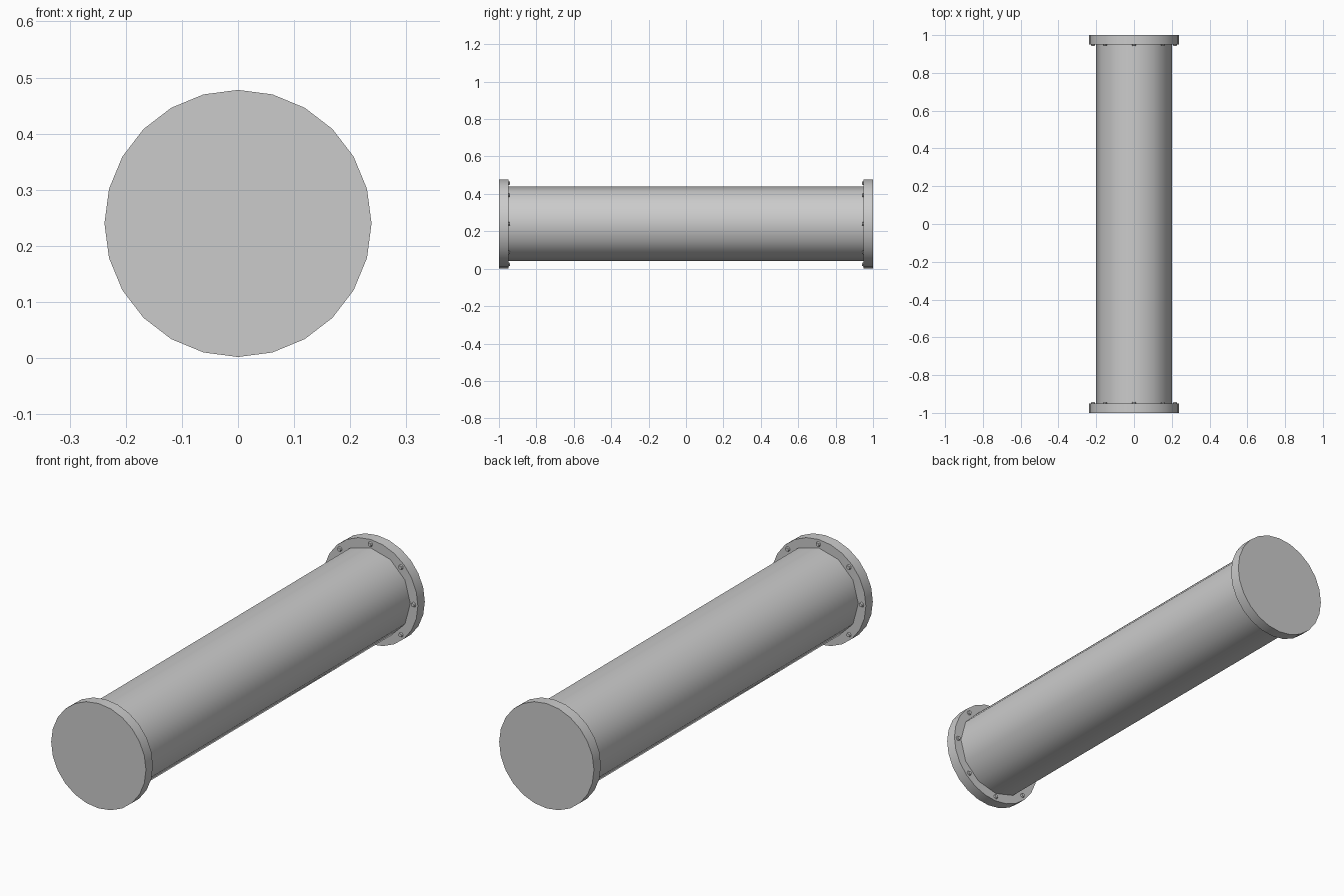
import bpy, math

if "Cube" in bpy.data.objects:
    bpy.data.objects.remove(bpy.data.objects["Cube"])

ZC = 0.24  # height of the pipe axis


def cylinder(name, sides, r1, r2, y0, y1, x=0.0, z=ZC):
    """Cylinder or cone along y from y0 (radius r1) to y1 (radius r2), first vertex straight up."""
    ring = [(math.sin(2 * math.pi * i / sides), math.cos(2 * math.pi * i / sides)) for i in range(sides)]
    verts = [(x + r * s, y, z + r * c) for r, y in ((r1, y0), (r2, y1)) for s, c in ring]
    faces = [(i, (i + 1) % sides, sides + (i + 1) % sides, sides + i) for i in range(sides)]
    faces += [tuple(reversed(range(sides))), tuple(range(sides, 2 * sides))]
    if y1 > y0:
        faces = [tuple(reversed(f)) for f in faces]
    faces = [tuple(reversed(f)) for f in faces]
    mesh = bpy.data.meshes.new(name)
    mesh.from_pydata(verts, [], faces)
    # consistent outward normals
    import bmesh
    bm = bmesh.new()
    bm.from_mesh(mesh)
    bmesh.ops.recalc_face_normals(bm, faces=bm.faces)
    bm.to_mesh(mesh)
    bm.free()
    ob = bpy.data.objects.new(name, mesh)
    bpy.context.collection.objects.link(ob)
    bpy.ops.object.select_all(action='DESELECT')
    bpy.context.view_layer.objects.active = ob
    ob.select_set(True)
    bpy.ops.object.shade_smooth_by_angle(angle=math.radians(40))
    return ob


# Main pipe
cylinder("pipe", 12, 0.2, 0.2, -0.96, 0.96)

# End flanges with a ring of eight bolts on each inner face
for end, s in (("front", -1), ("back", 1)):
    cylinder(end + "_flange", 24, 0.238, 0.238, s * 0.95, s * 1.0)
    for i in range(8):
        a = i * math.pi / 4
        cylinder(f"{end}_bolt_{i + 1}", 8, 0.012, 0.008, s * 0.952, s * 0.942,
                 0.217 * math.sin(a), ZC + 0.217 * math.cos(a))
